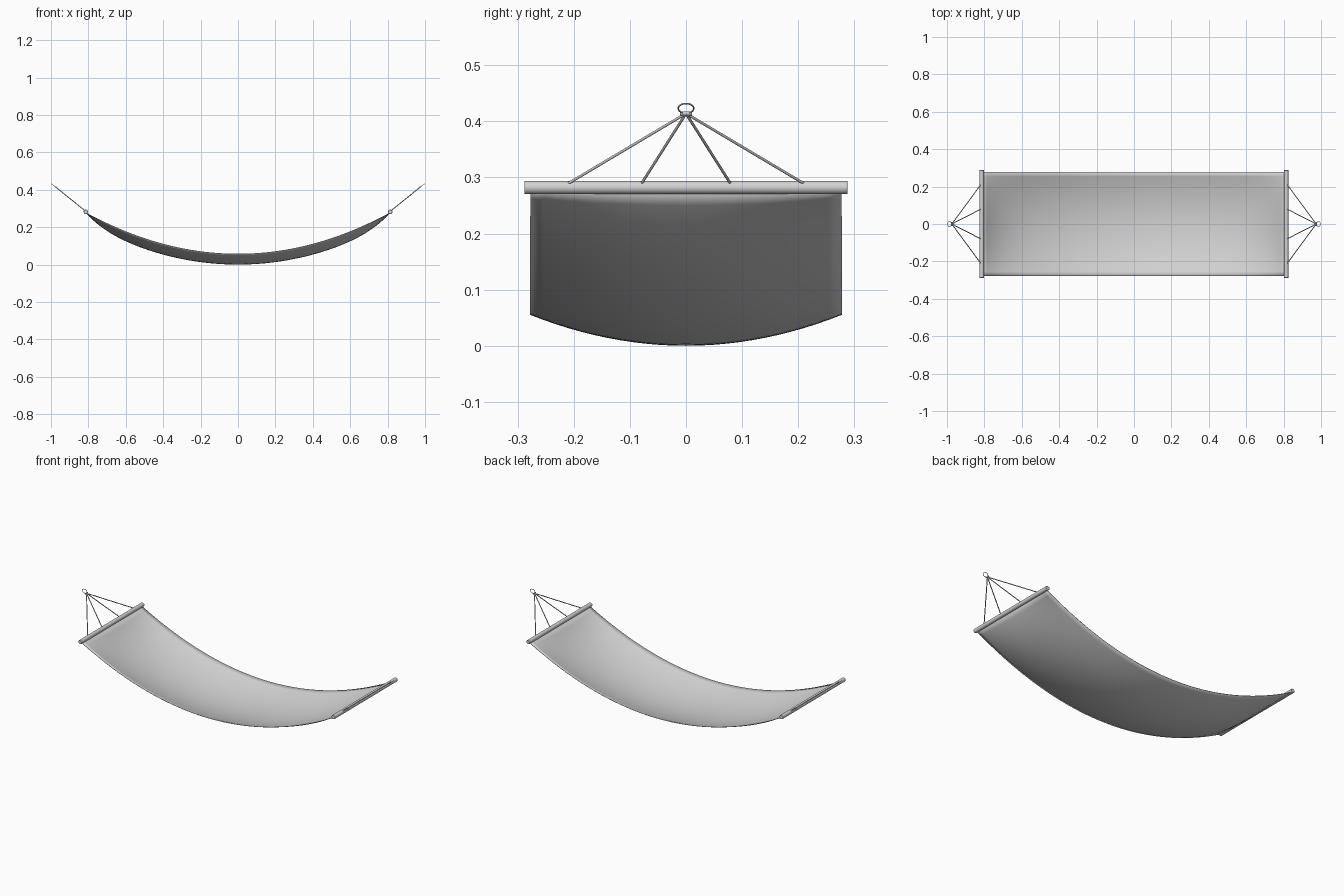
import bpy
import bmesh
import math
from mathutils import Vector

old = bpy.data.objects.get("Cube")
if old:
    bpy.data.objects.remove(old, do_unlink=True)

grey = bpy.data.materials.new("light grey")
grey.use_nodes = True
colour = (0.65, 0.65, 0.65, 1)
grey.diffuse_color = colour
grey.node_tree.nodes["Principled BSDF"].inputs["Base Color"].default_value = colour


def finish(obj, name):
    obj.name = name
    obj.data.materials.clear()
    obj.data.materials.append(grey)
    bpy.ops.object.select_all(action='DESELECT')
    obj.select_set(True)
    bpy.context.view_layer.objects.active = obj
    bpy.ops.object.shade_smooth_by_angle(angle=math.radians(40))
    return obj


def rod(name, start, end, radius, sides=16):
    start, end = Vector(start), Vector(end)
    axis = end - start
    bpy.ops.mesh.primitive_cylinder_add(vertices=sides, radius=radius, depth=axis.length,
                                        location=(start + end) / 2)
    obj = bpy.context.object
    obj.rotation_euler = axis.to_track_quat('Z', 'Y').to_euler()
    return finish(obj, name)


# Hanging cloth: curved along its length and sagging across its width
HALF_LENGTH, HALF_WIDTH = 0.812, 0.277
bm = bmesh.new()
bmesh.ops.create_grid(bm, x_segments=64, y_segments=24, size=1)
for v in bm.verts:
    u, w = v.co.x, v.co.y
    sag = 0.055 * (1 - w * w) * (1 - abs(u) ** 8)
    v.co = (u * HALF_LENGTH, w * HALF_WIDTH, 0.058 + 0.22 * u * u - sag)
mesh = bpy.data.meshes.new("cloth")
bm.to_mesh(mesh)
bm.free()
cloth = bpy.data.objects.new("cloth", mesh)
bpy.context.collection.objects.link(cloth)
thick = cloth.modifiers.new("thickness", 'SOLIDIFY')
thick.thickness = 0.003
finish(cloth, "cloth")

# Each end: spreader bar, four ropes, knot and hanging ring
for side, label in ((1, "left"), (-1, "right")):
    bar = rod(label + "_spreader_bar", (side * 0.814, -0.288, 0.282),
              (side * 0.814, 0.288, 0.282), 0.0118, 24)
    bevel = bar.modifiers.new("rounded_ends", 'BEVEL')
    bevel.width = 0.002
    bevel.segments = 2

    for i, y in enumerate((-0.212, -0.08, 0.08, 0.212)):
        rod(f"{label}_rope_{i + 1}", (side * 0.818, y, 0.288),
            (side * 0.974, 0, 0.414), 0.0025, 10)

    rod(label + "_knot", (side * 0.974, -0.011, 0.414),
        (side * 0.974, 0.011, 0.414), 0.0035, 12)

    bpy.ops.mesh.primitive_torus_add(major_segments=32, minor_segments=8,
                                     major_radius=0.0138, minor_radius=0.0014,
                                     location=(side * 0.986, 0, 0.423),
                                     rotation=(0, -side * math.atan(0.8), 0))
    finish(bpy.context.object, label + "_ring")
